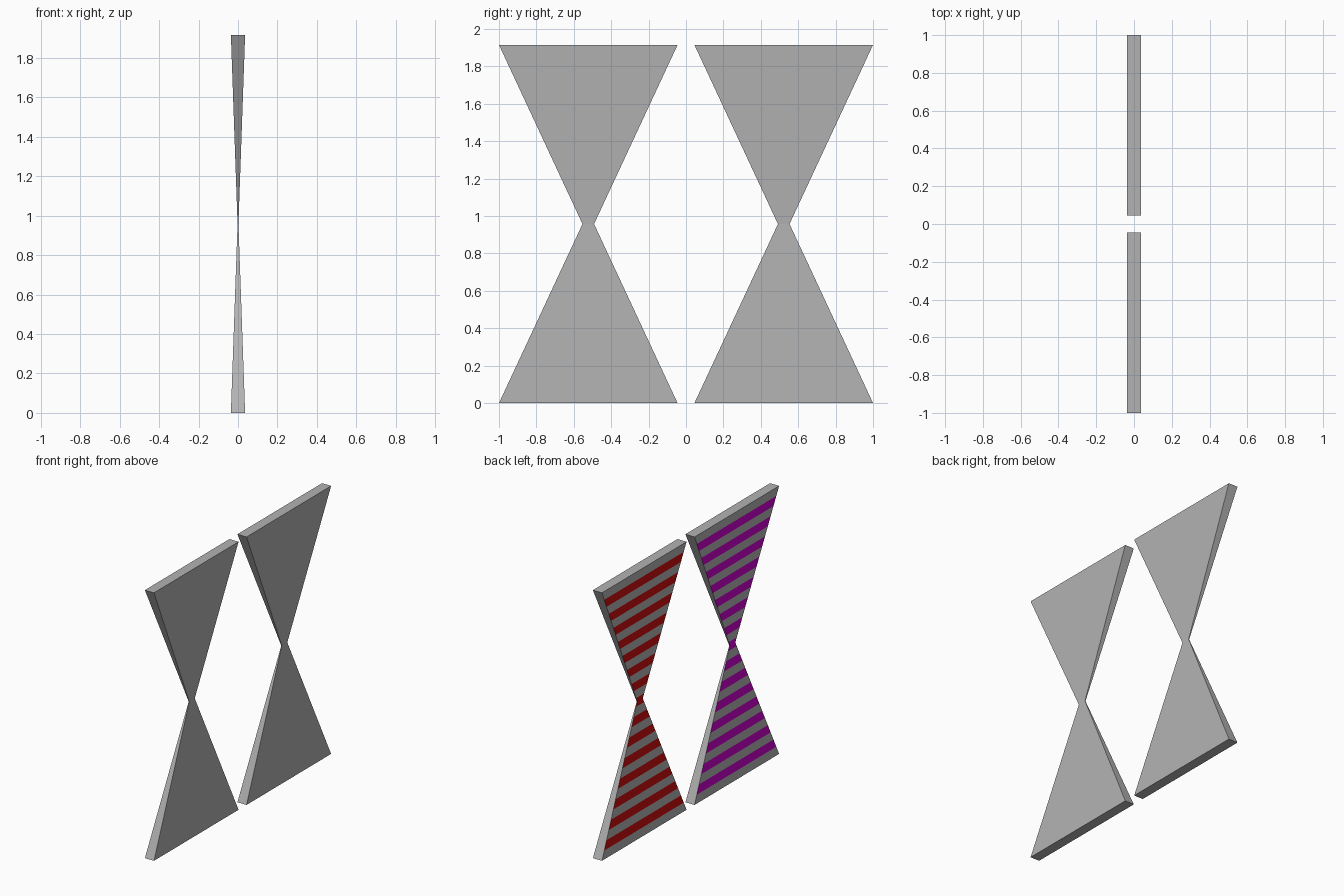
import bpy
import bmesh

if "Cube" in bpy.data.objects:
    bpy.data.objects.remove(bpy.data.objects["Cube"])

HEIGHT = 1.915
ROWS = 31              # alternating plain / painted rows on the striped side
CENTRE_Y = 0.5225


def material(name, rgb):
    m = bpy.data.materials.new(name)
    m.diffuse_color = (*rgb, 1.0)
    m.use_nodes = True
    m.node_tree.nodes["Principled BSDF"].inputs["Base Color"].default_value = m.diffuse_color
    return m


grey = material("grey", (0.45, 0.45, 0.45))
red = material("red", (0.62, 0.004, 0.004))
purple = material("purple", (0.62, 0.0, 0.62))


def hourglass(name, centre_y, stripe):
    bm = bmesh.new()
    # rectangular sections: foot, narrow waist, top (z, half x, half y)
    rings = []
    for z, hx, hy in ((0, 0.036, 0.4775), (HEIGHT / 2, 0.0023, 0.031), (HEIGHT, 0.036, 0.4775)):
        rings.append([bm.verts.new((sx * hx, centre_y + sy * hy, z))
                      for sx, sy in ((-1, -1), (1, -1), (1, 1), (-1, 1))])
    for a, b in zip(rings, rings[1:]):
        for i in range(4):
            j = (i + 1) % 4
            bm.faces.new((a[i], a[j], b[j], b[i]))
    bm.faces.new(rings[0][::-1])
    bm.faces.new(rings[-1])
    bm.normal_update()

    # cut level rows and paint every second one on the -x side
    for k in range(1, ROWS):
        bmesh.ops.bisect_plane(bm, geom=bm.verts[:] + bm.edges[:] + bm.faces[:],
                               plane_co=(0, 0, HEIGHT * k / ROWS), plane_no=(0, 0, 1))
    bm.normal_update()
    for f in bm.faces:
        row = int(f.calc_center_median().z / HEIGHT * ROWS)
        f.material_index = 1 if f.normal.x < -0.9 and row % 2 else 0

    mesh = bpy.data.meshes.new(name)
    bm.to_mesh(mesh)
    bm.free()
    mesh.materials.append(grey)
    mesh.materials.append(stripe)
    obj = bpy.data.objects.new(name, mesh)
    bpy.context.collection.objects.link(obj)


hourglass("red_striped_panel", CENTRE_Y, red)
hourglass("purple_striped_panel", -CENTRE_Y, purple)
